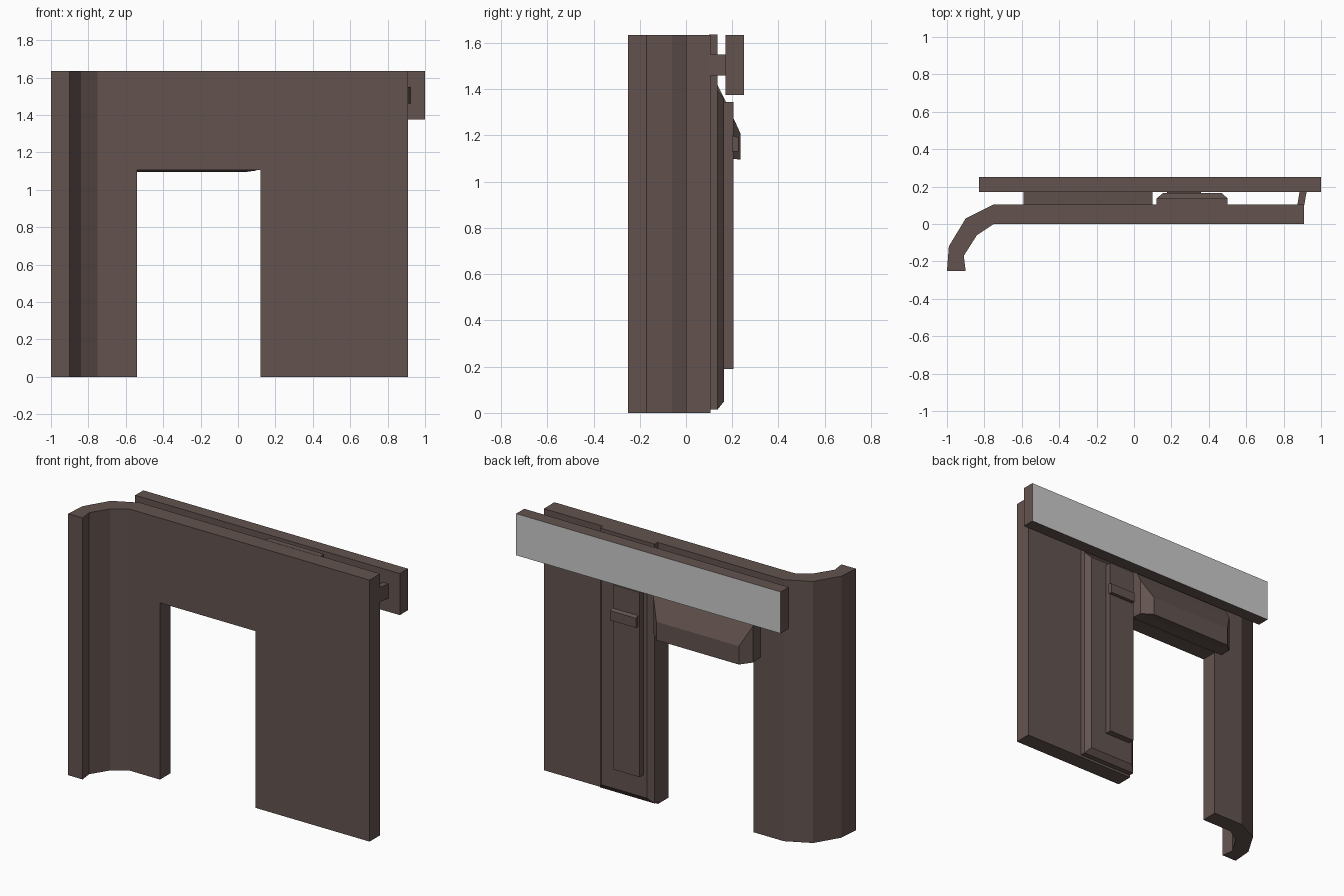
import bpy, bmesh

if "Cube" in bpy.data.objects:
    bpy.data.objects.remove(bpy.data.objects["Cube"])

brown = bpy.data.materials.new("dark_brown")
brown.diffuse_color = (0.125, 0.087, 0.078, 1)
brown.use_nodes = True
brown.node_tree.nodes["Principled BSDF"].inputs["Base Color"].default_value = brown.diffuse_color


def make(name, verts, faces, mat=brown):
    me = bpy.data.meshes.new(name)
    me.from_pydata(verts, [], faces)
    bm = bmesh.new()
    bm.from_mesh(me)
    if len(faces) > 1:
        bmesh.ops.recalc_face_normals(bm, faces=bm.faces)
    bm.to_mesh(me)
    bm.free()
    ob = bpy.data.objects.new(name, me)
    bpy.context.collection.objects.link(ob)
    if mat:
        me.materials.append(mat)
    return ob


def loft(name, rings, caps=(True, True), mat=brown):
    """Skin a list of equal-length closed rings."""
    n = len(rings[0])
    verts = [v for r in rings for v in r]
    faces = []
    for k in range(len(rings) - 1):
        a, b = k * n, (k + 1) * n
        faces += [(a + i, a + (i + 1) % n, b + (i + 1) % n, b + i) for i in range(n)]
    if caps[0]:
        faces.append(tuple(range(n))[::-1])
    if caps[1]:
        faces.append(tuple(range(len(verts) - n, len(verts))))
    return make(name, verts, faces, mat)


def rect(x0, x1, z0, z1, y):
    """Rectangle facing front/back at depth y."""
    return [(x0, y, z0), (x1, y, z0), (x1, y, z1), (x0, y, z1)]


TOP = 1.635

# Wall with curved left end, extruded from its plan, doorway cut out
plan = [(0.91, 0), (-0.75, 0), (-0.84, -0.06), (-0.91, -0.17), (-0.90, -0.25),
        (-1.0, -0.25), (-0.99, -0.12), (-0.90, 0.03), (-0.75, 0.105), (0.91, 0.105)]
wall = loft("wall", [[(x, y, z) for x, y in plan] for z in (0, TOP)])
cutter = loft("doorway_cutter", [rect(-0.54, 0.12, -0.5, 1.105, y) for y in (-0.2, 0.3)])
cutter.hide_render = True
mod = wall.modifiers.new("doorway", 'BOOLEAN')
mod.object = cutter
mod.operation = 'DIFFERENCE'
mod.solver = 'EXACT'
bpy.context.view_layer.objects.active = wall
bpy.ops.object.modifier_apply(modifier=mod.name)
bpy.data.objects.remove(cutter)

# Door-side pilaster: full-height backing and bevelled raised face
loft("pilaster_backing", [rect(0.121, 0.50, 0.015, TOP + 0.001, y) for y in (0.10, 0.137)])
loft("pilaster_face", [rect(0.121, 0.50, 0.015, 1.395, 0.137),
                       rect(0.155, 0.47, 0.05, 1.36, 0.165)], caps=(False, True))

# Narrow panel and its small catch
loft("narrow_panel", [rect(0.177, 0.357, 0.19, 1.345, y) for y in (0.16, 0.205)])
loft("panel_catch", [rect(0.187, 0.365, 1.13, 1.20, 0.20),
                     rect(0.187, 0.365, 1.13, 1.19, 0.228)])

# Hood over the doorway, sloped on top and tapered at both ends
loft("door_hood", [rect(-0.59, 0.10, 1.108, 1.49, 0.10),
                   rect(-0.59, 0.10, 1.103, 1.33, 0.18),
                   rect(-0.53, 0.04, 1.095, 1.21, 0.235)])

# Rear rail with open back closed by a grey plate
loft("rear_rail", [rect(-0.83, 1.0, 1.375, TOP, y) for y in (0.17, 0.25)], caps=(True, False))
make("rail_back_plate", rect(-0.83, 1.0, 1.375, TOP, 0.25), [(3, 2, 1, 0)], None)

# Bracket joining wall and rail
loft("rail_bracket", [rect(0.873, 0.91, 1.46, 1.55, 0.10),
                      rect(0.885, 0.923, 1.46, 1.55, 0.172)])
